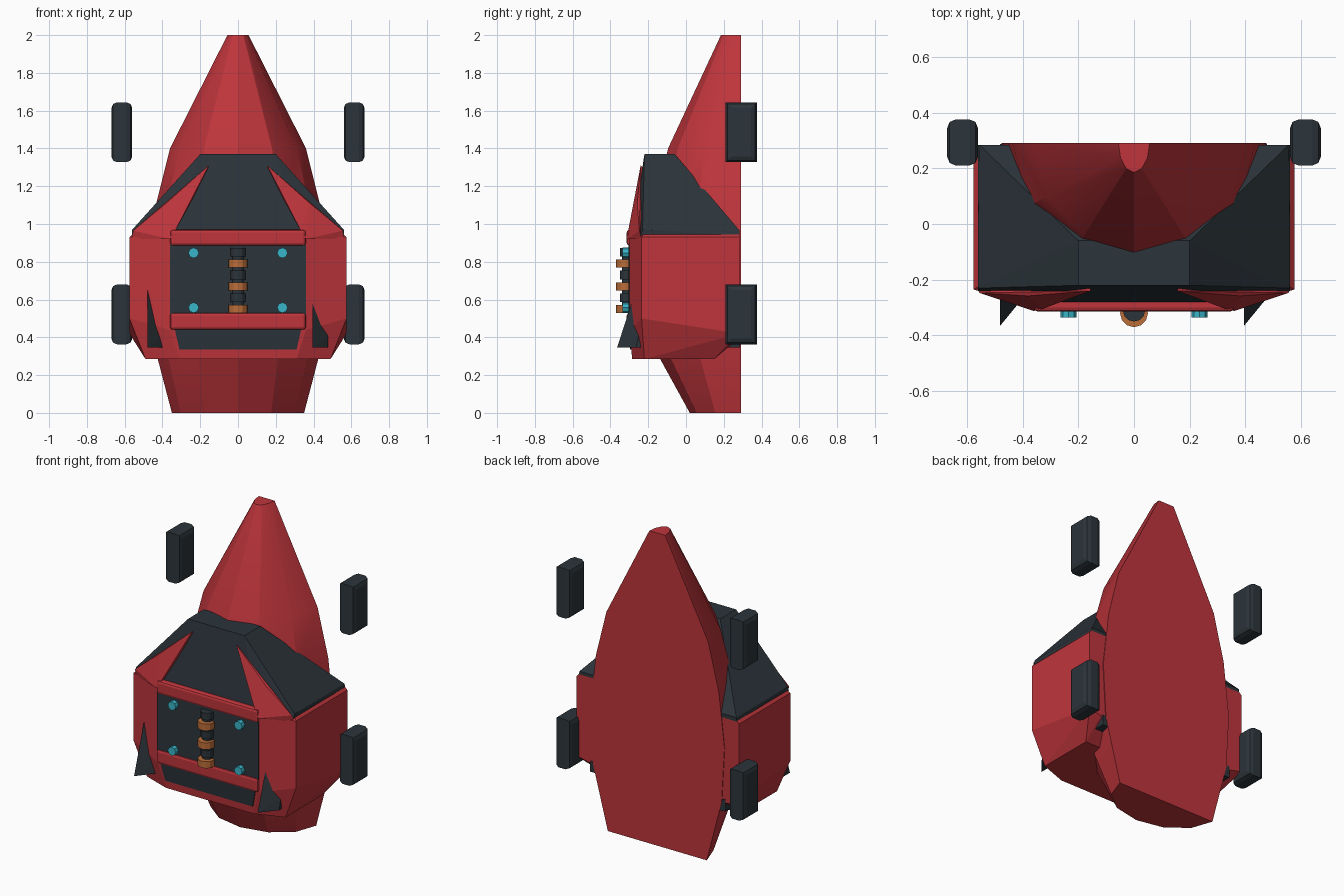
import bpy, bmesh, math
from mathutils import Vector

cube = bpy.data.objects.get("Cube")
if cube:
    bpy.data.objects.remove(cube, do_unlink=True)


def material(name, rgb):
    m = bpy.data.materials.new(name)
    m.use_nodes = True
    m.diffuse_color = (*rgb, 1)
    m.node_tree.nodes["Principled BSDF"].inputs["Base Color"].default_value = (*rgb, 1)
    return m


RED = material("red_paint", (0.52, 0.036, 0.045))
DARK = material("dark_slate", (0.025, 0.035, 0.043))
ORANGE = material("copper_orange", (0.50, 0.155, 0.04))
CYAN = material("bright_cyan", (0.04, 0.46, 0.58))


def finish(name, bm, mat, smooth=None):
    bmesh.ops.recalc_face_normals(bm, faces=bm.faces)
    mesh = bpy.data.meshes.new(name)
    bm.to_mesh(mesh)
    bm.free()
    mesh.materials.append(mat)
    obj = bpy.data.objects.new(name, mesh)
    bpy.context.collection.objects.link(obj)
    if smooth:
        bpy.ops.object.select_all(action='DESELECT')
        obj.select_set(True)
        bpy.context.view_layer.objects.active = obj
        bpy.ops.object.shade_smooth_by_angle(angle=math.radians(smooth))
    return obj


def both(points):
    """Points plus their mirror images across x = 0."""
    return points + [(-x, y, z) for x, y, z in points]


def solid(name, points, mat):
    """Faceted convex solid around a few corner points."""
    bm = bmesh.new()
    for p in points:
        bm.verts.new(p)
    res = bmesh.ops.convex_hull(bm, input=bm.verts)
    loose = [v for v in bm.verts if not v.link_faces]
    bmesh.ops.delete(bm, geom=loose, context='VERTS')
    bmesh.ops.dissolve_limit(bm, angle_limit=0.01, verts=bm.verts, edges=bm.edges)
    return finish(name, bm, mat)


def box(name, lo, hi, mat, bevel=0.0, skip_x=False):
    bm = bmesh.new()
    bmesh.ops.create_cube(bm, size=1)
    lo, hi = Vector(lo), Vector(hi)
    for v in bm.verts:
        v.co = Vector([(lo[i] + hi[i]) / 2 + v.co[i] * (hi[i] - lo[i]) for i in range(3)])
    if bevel:
        edges = [e for e in bm.edges
                 if not skip_x or abs(e.verts[0].co.x - e.verts[1].co.x) < 0.001]
        bmesh.ops.bevel(bm, geom=edges, offset=bevel, segments=2, profile=0.5, affect='EDGES')
    return finish(name, bm, mat)


def cylinder(name, center, radius, depth, sides, mat, axis='Z'):
    bm = bmesh.new()
    bmesh.ops.create_cone(bm, cap_ends=True, segments=sides, radius1=radius,
                          radius2=radius, depth=depth)
    for v in bm.verts:
        if axis == 'Y':
            v.co = Vector((v.co.x, v.co.z, v.co.y))
        v.co += Vector(center)
    return finish(name, bm, mat)


# Main hull: half of a twelve-sided tapering body with a flat back
BACK = 0.29
sections = [(0, 0.35, 0.27), (0.4, 0.455, 0.49), (0.75, 0.475, 0.50),
            (1.1, 0.435, 0.45), (1.4, 0.36, 0.385), (2.0, 0.056, 0.105)]
bm = bmesh.new()
rings = []
for z, rx, ry in sections:
    rings.append([bm.verts.new((-rx * math.cos(math.pi * i / 6),
                                BACK - ry * math.sin(math.pi * i / 6), z)) for i in range(7)])
for a, b in zip(rings, rings[1:]):
    for i in range(7):
        j = (i + 1) % 7
        bm.faces.new((a[i], a[j], b[j], b[i]))
bm.faces.new(rings[0])
bm.faces.new(rings[-1])
finish("hull", bm, RED, 25)

# Armoured pod around the hull
solid("armour_pod", both([
    (0.31, -0.285, 0.285), (0.49, -0.22, 0.285), (0.49, 0.15, 0.285),
    (0.575, -0.235, 0.5), (0.575, 0.284, 0.42), (0.49, 0.284, 0.40),
    (0.36, -0.3, 0.44), (0.36, -0.3, 0.93), (0.575, -0.235, 0.93),
    (0.575, 0.284, 0.93), (0.56, -0.225, 0.945), (0.56, 0.284, 0.945)]), RED)

# Dark hood over the pod
solid("hood", both([
    (0.2, -0.22, 1.37), (0.2, -0.06, 1.37),
    (0.56, -0.24, 0.94), (0.56, -0.23, 0.97),
    (0.56, 0.284, 0.94), (0.555, 0.284, 0.965),
    (0.34, -0.285, 0.94)]), DARK)

# Red struts running up the hood
for s, side in ((1, "left"), (-1, "right")):
    solid("strut_" + side, [(s * x, y, z) for x, y, z in [
        (0.155, -0.24, 1.31), (0.16, -0.21, 1.28), (0.33, -0.305, 0.97),
        (0.36, -0.312, 0.92), (0.25, -0.255, 1.19), (0.38, -0.258, 1.11),
        (0.555, -0.247, 0.965), (0.56, -0.235, 0.92), (0.36, -0.2, 0.92)]], RED)

# Front panel, its two bars and the lower inset
box("front_panel", (-0.36, -0.305, 0.52), (0.36, -0.297, 0.89), DARK)
box("upper_bar", (-0.36, -0.314, 0.885), (0.36, -0.24, 0.97), RED, 0.015)
box("lower_bar", (-0.36, -0.314, 0.44), (0.36, -0.24, 0.53), RED, 0.015)
solid("lower_inset", both([(0.335, -0.305, 0.445), (0.31, -0.295, 0.335),
                           (0.335, -0.297, 0.445), (0.31, -0.287, 0.335)]), DARK)

# Coil stack of alternating rings
for i in range(3):
    z = 0.55 + 0.12 * i
    cylinder("coil_ring", (0, -0.32, z), 0.05, 0.043, 12, ORANGE)
    cylinder("coil_spacer", (0, -0.31, z + 0.06), 0.04, 0.045, 12, DARK)
cylinder("coil_core", (0, -0.31, 0.7), 0.03, 0.34, 12, DARK)

# Bolts at the panel corners
for x in (-0.235, 0.235):
    for z in (0.557, 0.847):
        cylinder("bolt", (x, -0.315, z), 0.028, 0.04, 8, CYAN, 'Y')

# Long fins passing through the pod, both leaning the same way
for side, x in (("right", -0.48), ("left", 0.395)):
    solid("fin_" + side, [
        (x, -0.365, 0.345), (x + 0.082, -0.265, 0.345), (x + 0.082, 0.287, 0.345),
        (x, 0.287, 0.345), (x, -0.25, 0.70), (x + 0.082, -0.25, 0.41),
        (x, 0.287, 0.42), (x + 0.082, 0.287, 0.41)], DARK)

# Four free-standing wheels
for x in (-0.67, 0.56):
    for z in (0.363, 1.327):
        box("wheel", (x, 0.21, z), (x + 0.11, 0.375, z + 0.317), DARK, 0.03, True)
